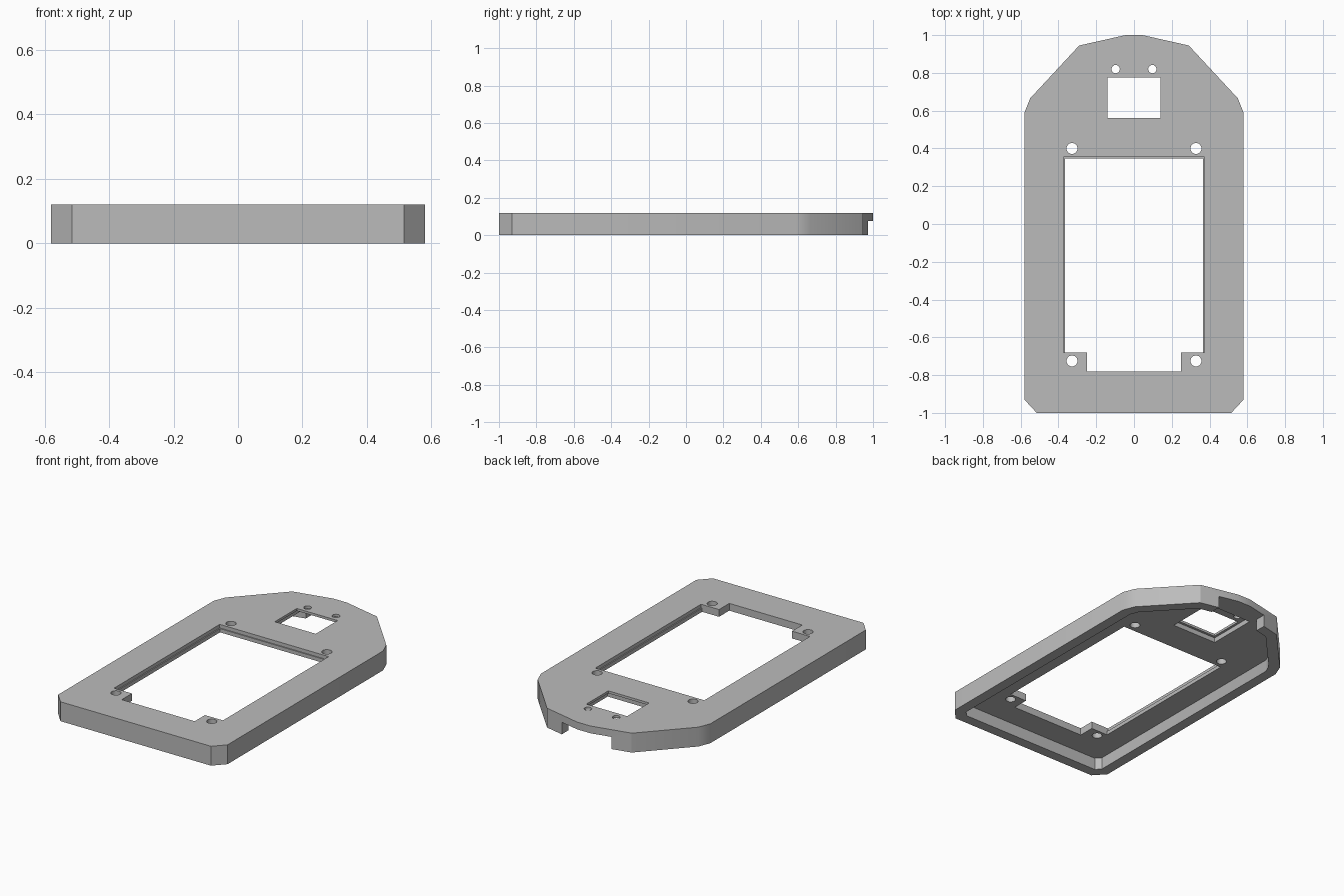
import bpy
import math
from mathutils import Vector

cube = bpy.data.objects.get("Cube")
if cube:
    bpy.data.objects.remove(cube, do_unlink=True)

HEIGHT = 0.12
PLATE_BOTTOM = 0.075
RIM = 0.065

grey = bpy.data.materials.new("plain_grey")
grey.use_nodes = True
grey.diffuse_color = (0.5, 0.5, 0.5, 1)
grey.node_tree.nodes["Principled BSDF"].inputs["Base Color"].default_value = (0.5, 0.5, 0.5, 1)


def prism(name, points, z0, z1):
    """Extrude a counter-clockwise outline from z0 to z1."""
    n = len(points)
    verts = [(x, y, z) for z in (z0, z1) for x, y in points]
    faces = [list(reversed(range(n))), list(range(n, 2 * n))]
    faces += [[i, (i + 1) % n, (i + 1) % n + n, i + n] for i in range(n)]
    mesh = bpy.data.meshes.new(name)
    mesh.from_pydata(verts, [], faces)
    mesh.materials.append(grey)
    obj = bpy.data.objects.new(name, mesh)
    bpy.context.collection.objects.link(obj)
    return obj


def mirrored(half):
    """Complete a right-hand outline, listed front to back, across x = 0."""
    return half + [(-x, y) for x, y in reversed(half)]


def inset(points, dist):
    """Move every edge of a convex outline inwards by dist."""
    result = []
    for i, p in enumerate(points):
        p = Vector(p)
        a = (p - Vector(points[i - 1])).normalized()
        b = (Vector(points[(i + 1) % len(points)]) - p).normalized()
        na, nb = Vector((-a.y, a.x)), Vector((-b.y, b.x))
        result.append(tuple(p + (na + nb) * dist / (1 + na.dot(nb))))
    return result


def circle(x, y, r, n=24):
    return [(x + r * math.cos(math.tau * i / n), y + r * math.sin(math.tau * i / n))
            for i in range(n)]


def block(half_width, y0, y1):
    return mirrored([(half_width, y0), (half_width, y1)])


def cut(target, points, z0, z1):
    """Subtract an extruded outline from the target."""
    cutter = prism("cutter", points, z0, z1)
    cutter.hide_render = True
    mod = target.modifiers.new("cut", "BOOLEAN")
    mod.operation = "DIFFERENCE"
    mod.solver = "EXACT"
    mod.object = cutter
    bpy.ops.object.modifier_apply(modifier=mod.name)
    bpy.data.objects.remove(cutter, do_unlink=True)


# Outer body
outline = mirrored([(0.515, -1), (0.58, -0.93), (0.58, 0.59), (0.55, 0.665),
                    (0.29, 0.945), (0.045, 1)])
cover = prism("cover_plate", outline, 0, HEIGHT)
bpy.context.view_layer.objects.active = cover
cover.select_set(True)

# Hollow underside, leaving the rim wall
cut(cover, inset(outline, RIM), -0.1, PLATE_BOTTOM)

# Cable notch through the back rim
cut(cover, block(0.17, 0.88, 1.1), -0.1, PLATE_BOTTOM)

# Main opening with corner tabs and a slim step on its upper edge
cut(cover, mirrored([(0.25, -0.78), (0.25, -0.68), (0.366, -0.68), (0.366, 0.347)]), -0.1, 0.2)
cut(cover, block(0.373, -0.68, 0.354), 0.098, 0.2)

# Small window and the pocket beneath it
cut(cover, block(0.155, 0.545, 0.86), -0.1, 0.105)
cut(cover, block(0.14, 0.56, 0.775), -0.1, 0.2)

# Screw holes
for side in (-1, 1):
    for x, y, r in ((0.328, 0.4, 0.029), (0.328, -0.725, 0.029), (0.097, 0.82, 0.022)):
        cut(cover, circle(side * x, y, r), -0.1, 0.2)

bpy.ops.object.shade_smooth_by_angle(angle=math.radians(28))
